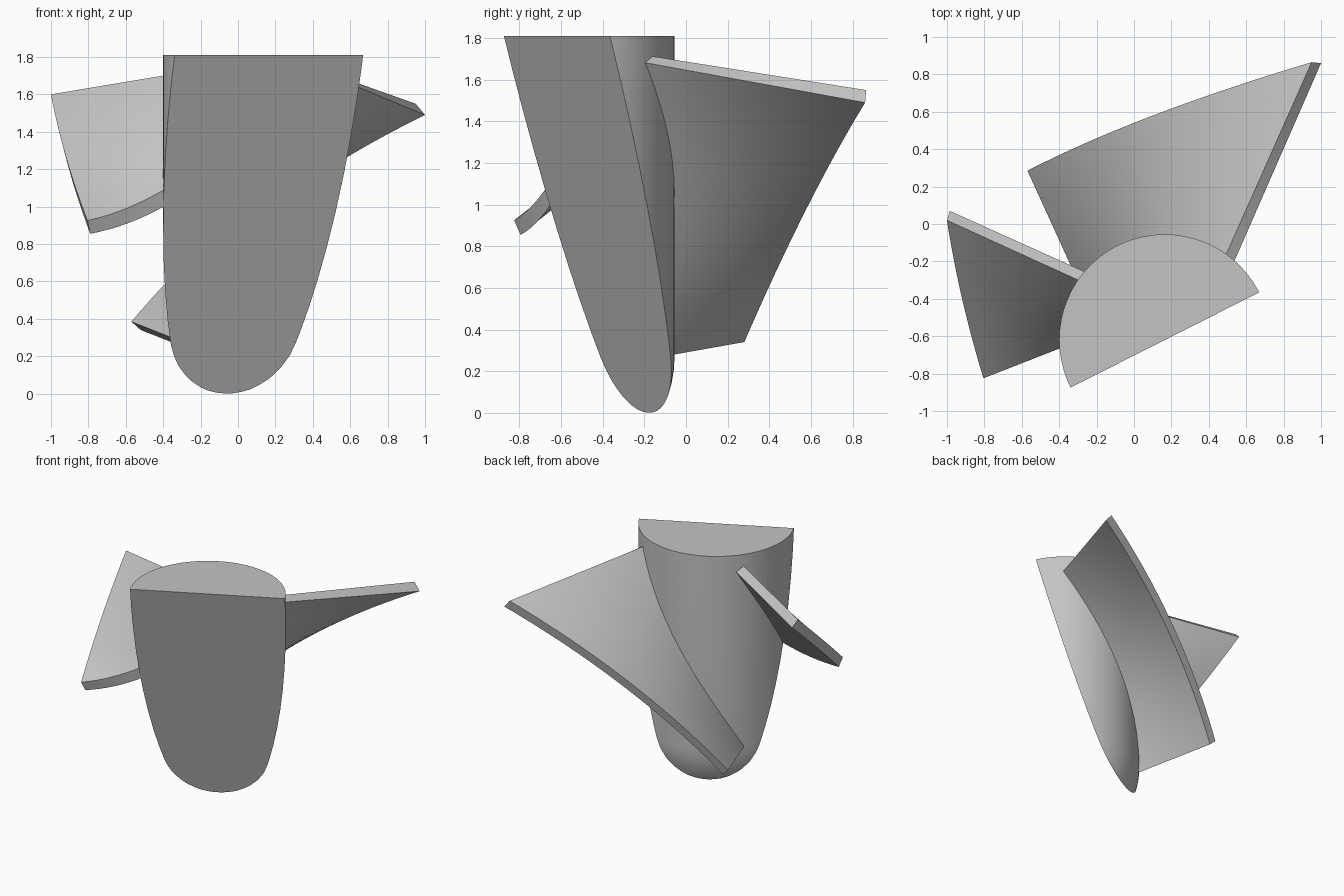
import bpy, bmesh, math
from mathutils import Vector

cube = bpy.data.objects.get("Cube")
if cube:
    bpy.data.objects.remove(cube, do_unlink=True)

grey = bpy.data.materials.new("plain grey")
grey.use_nodes = True
COLOR = (0.55, 0.55, 0.55, 1)
grey.diffuse_color = COLOR
grey.node_tree.nodes["Principled BSDF"].inputs["Base Color"].default_value = COLOR

CENTRE = Vector((0.165, -0.62, 0))
R, TOP, DOME = 0.565, 1.81, 0.268
BACK = Vector((-0.451, 0.893, 0))   # direction the cut slopes towards


def finish(bm, name):
    bmesh.ops.recalc_face_normals(bm, faces=bm.faces)
    mesh = bpy.data.meshes.new(name)
    bm.to_mesh(mesh)
    bm.free()
    mesh.materials.append(grey)
    obj = bpy.data.objects.new(name, mesh)
    bpy.context.collection.objects.link(obj)
    bpy.ops.object.select_all(action='DESELECT')
    obj.select_set(True)
    bpy.context.view_layer.objects.active = obj
    bpy.ops.object.shade_smooth_by_angle(angle=math.radians(30))
    return obj


# Core: round-ended cylinder, sliced by a sloping plane
def build_core():
    bm = bmesh.new()
    steps = 14
    profile = [(0, TOP), (R, TOP)]
    for i in range(steps + 1):
        a = i / steps * math.pi / 2
        profile.append((R * math.cos(a), DOME - R * math.sin(a)))
    verts = [bm.verts.new(CENTRE + Vector((r, 0, z))) for r, z in profile]
    edges = [bm.edges.new(pair) for pair in zip(verts, verts[1:])]
    bmesh.ops.spin(bm, geom=verts + edges, cent=CENTRE, axis=(0, 0, 1),
                   angle=math.tau, steps=64)
    bmesh.ops.remove_doubles(bm, verts=bm.verts, dist=0.0005)
    normal = BACK + Vector((0, 0, 0.2746))
    bmesh.ops.bisect_plane(bm, geom=bm.verts[:] + bm.edges[:] + bm.faces[:],
                           dist=0.0005, plane_co=CENTRE + Vector((0, 0, TOP)),
                           plane_no=normal, clear_inner=True)
    bmesh.ops.holes_fill(bm, edges=[e for e in bm.edges if e.is_boundary], sides=0)
    finish(bm, "core")


# Blade: twisted plate from a helix on the core to a curved outer edge.
# root = (angle, height) at bottom and top; shifts give the plate thickness.
def build_blade(name, outer, outer_shift, root, root_shift, sag=0.0, n=24, m=8):
    def surface(t, v, far):
        a, b, c = (Vector(p) for p in outer)
        edge = a * (1 - t) ** 2 + b * 2 * t * (1 - t) + c * t * t
        angle = root[0][0] * (1 - t) + root[1][0] * t
        z = root[0][1] * (1 - t) + root[1][1] * t
        if far:
            edge += Vector(outer_shift[0]).lerp(Vector(outer_shift[1]), t)
            shift = Vector(root_shift[0]).lerp(Vector(root_shift[1]), t)
            angle, z = angle + shift.x, z + shift.y
        angle = math.radians(angle)
        r = R - 0.02
        inner = CENTRE + Vector((r * math.cos(angle), r * math.sin(angle), z))
        p = inner.lerp(edge, v)
        p.z -= sag * 4 * v * (1 - v) * (1 - t)
        return p

    bm = bmesh.new()
    grids = [[[bm.verts.new(surface(i / n, j / m, far)) for j in range(m + 1)]
              for i in range(n + 1)] for far in (False, True)]
    for g in grids:
        for i in range(n):
            for j in range(m):
                bm.faces.new((g[i][j], g[i + 1][j], g[i + 1][j + 1], g[i][j + 1]))

    def rim(g):
        return (g[0][:] + [row[m] for row in g[1:]] + g[n][m - 1::-1]
                + [g[i][0] for i in range(n - 1, 0, -1)])

    near, far = rim(grids[0]), rim(grids[1])
    for k in range(len(near)):
        q = (k + 1) % len(near)
        bm.faces.new((near[k], near[q], far[q], far[k]))
    finish(bm, name)


build_core()
build_blade("rear_blade",
            [(-0.57, 0.285, 0.385), (0.012, 0.585, 1.084), (0.95, 0.865, 1.55)],
            [(0.05, -0.005, -0.045), (0.05, -0.005, -0.06)],
            [(147, 0.275), (54, 1.715)],
            [(-5, -0.035), (-6, -0.03)])
build_blade("right_blade",
            [(-0.805, -0.825, 0.925), (-0.935, -0.4, 1.26), (-1.0, 0.02, 1.6)],
            [(0.015, 0.03, -0.07), (0.015, 0.05, -0.05)],
            [(184, 1.1), (145, 1.72)],
            [(-1.5, -0.09), (-6, -0.04)], sag=0.02)
